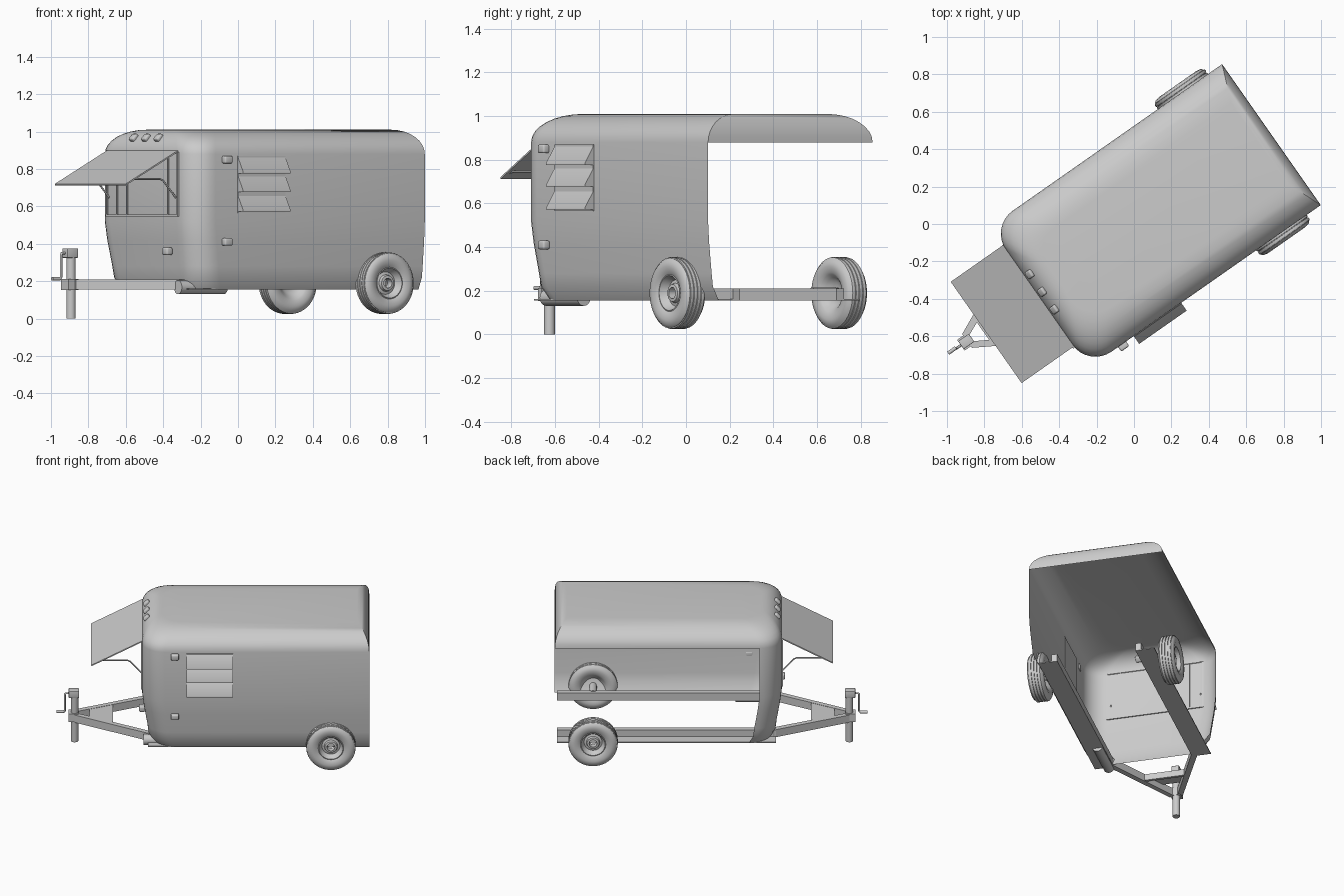
import bpy, bmesh, math
from mathutils import Matrix, Vector

if "Cube" in bpy.data.objects:
    bpy.data.objects.remove(bpy.data.objects["Cube"])

# Trailer is built along local x (hitch at -x, rear at +x) and then turned 35 degrees
M = Matrix.Rotation(math.radians(35), 4, 'Z')
V0 = -0.03  # centre line


def finish(bm, name, angle=35):
    bmesh.ops.recalc_face_normals(bm, faces=bm.faces)
    me = bpy.data.meshes.new(name)
    bm.to_mesh(me)
    bm.free()
    ob = bpy.data.objects.new(name, me)
    bpy.context.collection.objects.link(ob)
    ob.matrix_world = M
    bpy.ops.object.select_all(action='DESELECT')
    ob.select_set(True)
    bpy.context.view_layer.objects.active = ob
    bpy.ops.object.shade_smooth_by_angle(angle=math.radians(angle))
    return ob


def box(name, x0, x1, y0, y1, z0, z1, bevel=0.0, tilt=0.0):
    bm = bmesh.new()
    bmesh.ops.create_cube(bm, size=1)
    bmesh.ops.scale(bm, vec=(x1 - x0, y1 - y0, z1 - z0), verts=bm.verts)
    if bevel:
        bmesh.ops.bevel(bm, geom=bm.edges[:], offset=bevel, segments=3, profile=0.5, affect='EDGES')
    bmesh.ops.rotate(bm, matrix=Matrix.Rotation(tilt, 3, 'Y'), verts=bm.verts)
    bmesh.ops.translate(bm, vec=((x0 + x1) / 2, (y0 + y1) / 2, (z0 + z1) / 2), verts=bm.verts)
    return finish(bm, name)


def prism(name, pts, offset):
    # flat polygon pushed along an offset vector
    bm = bmesh.new()
    f = bm.faces.new([bm.verts.new(p) for p in pts])
    r = bmesh.ops.extrude_face_region(bm, geom=[f])
    bmesh.ops.translate(bm, vec=offset, verts=[v for v in r['geom'] if isinstance(v, bmesh.types.BMVert)])
    if f.is_valid and len(bm.faces) == len(pts) + 1:
        bm.faces.new(list(f.verts))
    return finish(bm, name)


def cyl(name, a, b, r, seg=24):
    a, b = Vector(a), Vector(b)
    bm = bmesh.new()
    bmesh.ops.create_cone(bm, cap_ends=True, segments=seg, radius1=r, radius2=r, depth=(b - a).length)
    rot = (b - a).to_track_quat('Z', 'Y').to_matrix().to_4x4()
    bm.transform(Matrix.Translation((a + b) / 2) @ rot)
    return finish(bm, name)


def rod(name, pts, r):
    cu = bpy.data.curves.new(name, 'CURVE')
    cu.dimensions = '3D'
    cu.bevel_depth = r
    cu.bevel_resolution = 2
    cu.use_fill_caps = True
    sp = cu.splines.new('POLY')
    sp.points.add(len(pts) - 1)
    for p, co in zip(sp.points, pts):
        p.co = (*co, 1)
    ob = bpy.data.objects.new(name, cu)
    bpy.context.collection.objects.link(ob)
    ob.matrix_world = M


# Body shell: U-shaped plan lofted upward, open at the rear, the far side and the floor
def outline(front, rear, side, z, rad=0.15, n=8):
    x0, x1, h = -0.64 + front, 0.876 - rear, 0.46 - side
    pts = [(x1, V0 - h, z)]
    for sgn in (-1, 1):
        for i in range(n + 1):
            a = math.pi / 2 * (i / n if sgn < 0 else 1 - i / n)
            pts.append((x0 + rad - rad * math.sin(a), V0 + sgn * (h - rad + rad * math.cos(a)), z))
    return pts + [(x1, V0 + h, z)]


levels = [(0.07, 0, 0.06, 0.155), (0.042, 0, 0.027, 0.22), (0.035, 0, 0.02, 0.28),
          (0.012, 0, 0.006, 0.42), (0, 0, 0, 0.52), (0, 0, 0, 0.88)]
for i in range(1, 9):
    t = math.pi / 16 * i
    k = 1 - math.cos(t)
    levels.append((0.13 * k, 0.08 * k, 0.2 * k, 0.88 + 0.13 * math.sin(t)))
bm = bmesh.new()
rings = [[bm.verts.new(p) for p in outline(*lv)] for lv in levels]
n = len(rings[0])
for j in range(len(rings) - 1):
    for k in range(n if j >= 5 else n - 2):
        m = (k + 1) % n
        bm.faces.new((rings[j][k], rings[j][m], rings[j + 1][m], rings[j + 1][k]))
bm.faces.new(rings[-1])
finish(bm, "body_shell", 30)

# Serving window: frame and mullions on the front wall
for y in (-0.36, -0.27, 0.11, 0.205, 0.30):
    box("window_post", -0.646, -0.634, y, y + 0.01, 0.55, 0.89)
box("window_sill", -0.648, -0.632, -0.36, 0.31, 0.545, 0.557)

# Awning and its bent stays
prism("awning", [(-0.638, -0.352, 0.90), (-0.638, 0.309, 0.90), (-0.98, 0.309, 0.72), (-0.98, -0.352, 0.72)],
      (0.003, 0, -0.007))
for y in (-0.33, 0.29):
    rod("awning_stay", [(-0.94, y, 0.737), (-0.91, y, 0.747), (-0.74, y, 0.747), (-0.72, y, 0.738),
                        (-0.635, y, 0.645)], 0.005)

# Marker lights on the roof edge, clearance lights on the walls
for y in (0.10, -0.015, -0.13):
    box("roof_light", -0.632, -0.588, y - 0.022, y + 0.022, 0.953, 0.981, 0.009, -0.8)
for z in (0.85, 0.41):
    box("side_light", -0.447, -0.395, -0.52, -0.482, z - 0.02, z + 0.02, 0.009)
box("front_light", -0.66, -0.62, -0.28, -0.228, 0.34, 0.38, 0.009)

# Louvred side window
box("louvre_frame", -0.345, -0.035, -0.494, -0.486, 0.565, 0.87)
for z in (0.87, 0.77, 0.665):
    prism("louvre", [(-0.345, -0.488, z), (-0.345, -0.541, z - 0.085), (-0.345, -0.541, z - 0.093),
                     (-0.345, -0.488, z - 0.093)], (0.31, 0, 0))

# Chassis: channel rails, drawbar arms, cross plate, stub axles
for s in (-1, 1):
    ys = lambda a: V0 + s * a
    prism("rail", [(-0.6, ys(0.27), 0.155), (-0.6, ys(0.40), 0.155), (-0.6, ys(0.40), 0.162),
                   (-0.6, ys(0.31), 0.162), (-0.6, ys(0.31), 0.21), (-0.6, ys(0.27), 0.21)], (1.46, 0, 0))
    tip = 0.015 + s * 0.0
    prism("drawbar_arm", [(-0.58, ys(0.27), 0.155), (-0.58, ys(0.315), 0.155),
                          (-1.09, s * 0.045, 0.155), (-1.09, s * 0.005, 0.155)], (0, 0, 0.055))
    cyl("stub_axle", (0.62, ys(0.30), 0.19), (0.62, ys(0.43), 0.19), 0.025)
prism("cross_plate", [(-0.84, -0.17, 0.2), (-0.84, 0.14, 0.2), (-0.99, 0.075, 0.2), (-0.99, -0.095, 0.2)],
      (0, 0, 0.008))
box("cross_member", -0.855, -0.835, -0.17, 0.14, 0.16, 0.205)
cyl("storage_tube", (-0.63, -0.34, 0.168), (-0.33, -0.34, 0.168), 0.037)

# Coupler, jack and crank
box("coupler", -1.13, -1.065, -0.035, 0.035, 0.153, 0.212)
cyl("jack_post", (-1.09, 0.0, 0), (-1.09, 0.0, 0.34), 0.025)
box("jack_head", -1.13, -1.06, -0.026, 0.026, 0.325, 0.376, 0.004)
rod("jack_crank", [(-1.12, 0.0, 0.35), (-1.15, 0.0, 0.35), (-1.155, 0.0, 0.34), (-1.155, 0.0, 0.222),
                   (-1.16, 0.0, 0.213), (-1.165, 0.0, 0.213)], 0.007)
cyl("crank_handle", (-1.16, 0.004, 0.213), (-1.21, 0.004, 0.213), 0.01, 16)

# Wheels: tyre with grooves and dished rim, one lathed profile each (radius, outward offset)
side_wall = [(0.158, 0.041), (0.148, 0.052), (0.122, 0.057), (0.095, 0.05), (0.085, 0.044)]
tread = []
for w in (-0.03, -0.01, 0.01, 0.03):
    tread += [(0.163, w - 0.008), (0.165, w), (0.163, w + 0.008), (0.158, w + 0.009), (0.158, w + 0.011)]
profile = [(r, -w) for r, w in reversed(side_wall)] + tread + side_wall
profile += [(0.08, 0.046), (0.074, 0.03), (0.06, 0.008), (0.045, 0.012), (0.04, 0.028), (0.026, 0.03),
            (0.024, -0.01), (0.05, -0.012), (0.07, -0.03)]
for s in (-1, 1):
    bm = bmesh.new()
    vs = [bm.verts.new((r, w * s, 0)) for r, w in profile]
    es = [bm.edges.new((vs[i - 1], vs[i])) for i in range(len(vs))]
    bmesh.ops.spin(bm, geom=vs + es, cent=(0, 0, 0), axis=(0, 1, 0), angle=2 * math.pi, steps=48)
    bmesh.ops.remove_doubles(bm, verts=bm.verts, dist=1e-5)
    bmesh.ops.translate(bm, vec=(0.62, V0 + s * 0.452, 0.19), verts=bm.verts)
    finish(bm, "wheel", 40)
